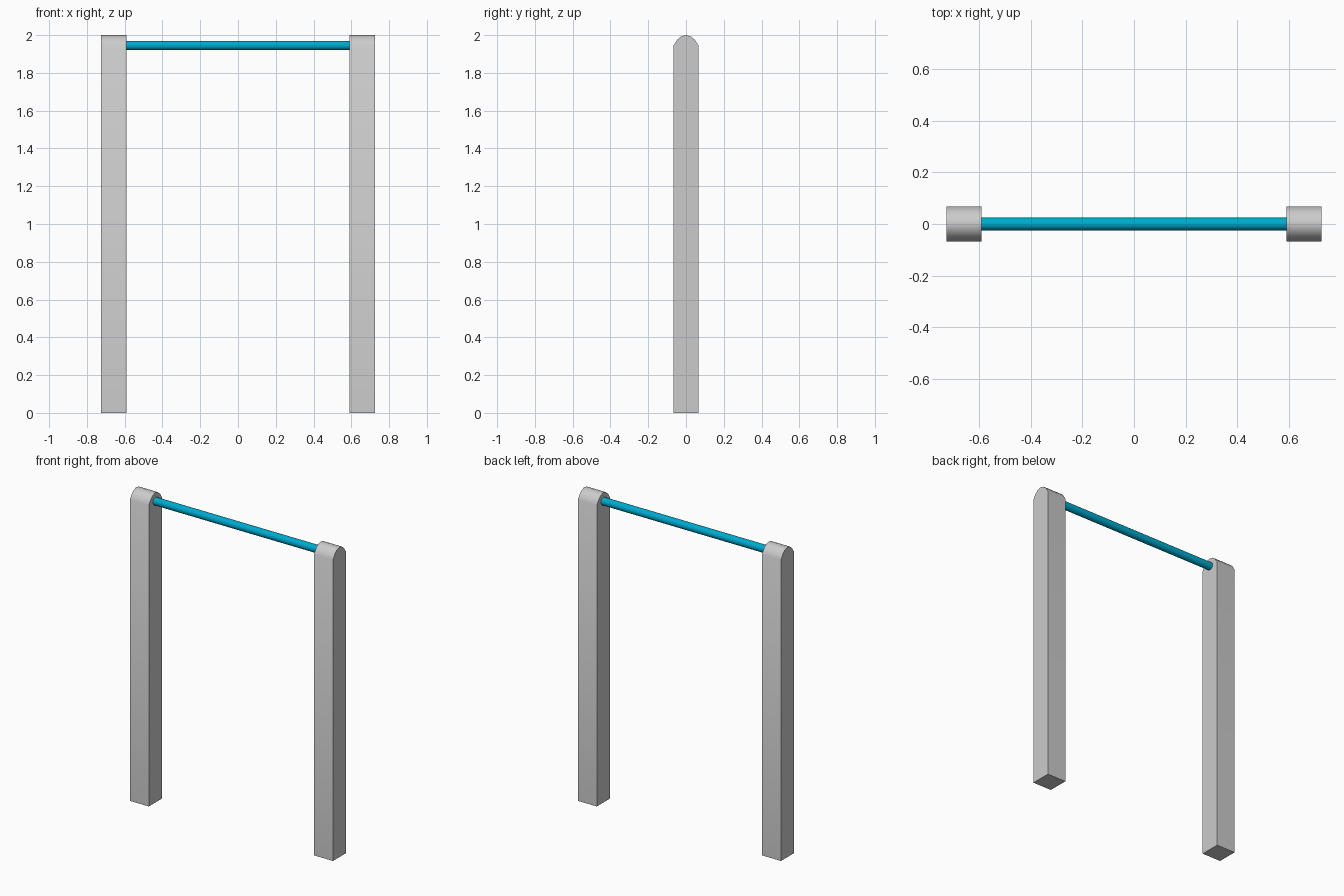
import bpy, bmesh, math

if "Cube" in bpy.data.objects:
    bpy.data.objects.remove(bpy.data.objects["Cube"])

POST_IN, POST_OUT = 0.59, 0.725
HALF_DEPTH = 0.067
BAR_Z, BAR_R = 1.945, 0.025


def finish(name, bm, color=None):
    bmesh.ops.recalc_face_normals(bm, faces=bm.faces)
    mesh = bpy.data.meshes.new(name)
    bm.to_mesh(mesh)
    bm.free()
    obj = bpy.data.objects.new(name, mesh)
    bpy.context.collection.objects.link(obj)
    if color:
        mat = bpy.data.materials.new(name + "_paint")
        mat.diffuse_color = color
        mat.use_nodes = True
        mat.node_tree.nodes["Principled BSDF"].inputs["Base Color"].default_value = mat.diffuse_color
        mesh.materials.append(mat)
    bpy.ops.object.select_all(action='DESELECT')
    bpy.context.view_layer.objects.active = obj
    obj.select_set(True)
    bpy.ops.object.shade_smooth_by_angle(angle=math.radians(40))
    return obj


# Square posts with a rounded crown, extruded along x
half = [(HALF_DEPTH, 0), (HALF_DEPTH, 1.943), (0.048, 1.974), (0.026, 1.993)]
profile = half + [(0, 2.0)] + [(-y, z) for y, z in reversed(half)]
for name, x0, x1 in (("left_post", -POST_OUT, -POST_IN),
                     ("right_post", POST_IN, POST_OUT)):
    bm = bmesh.new()
    face = bm.faces.new([bm.verts.new((x0, y, z)) for y, z in profile])
    ext = bmesh.ops.extrude_face_region(bm, geom=[face], use_keep_orig=True)
    verts = [v for v in ext["geom"] if isinstance(v, bmesh.types.BMVert)]
    bmesh.ops.translate(bm, verts=verts, vec=(x1 - x0, 0, 0))
    finish(name, bm)

# Round pull-up bar between the posts
bm = bmesh.new()
bmesh.ops.create_cone(bm, cap_ends=True, segments=16, radius1=BAR_R,
                      radius2=BAR_R, depth=2 * POST_IN + 0.004)
bar = finish("pull_up_bar", bm, (0.0, 0.40, 0.62, 1))
bar.rotation_euler = (0, math.pi / 2, 0)
bar.location = (0, 0, BAR_Z)
